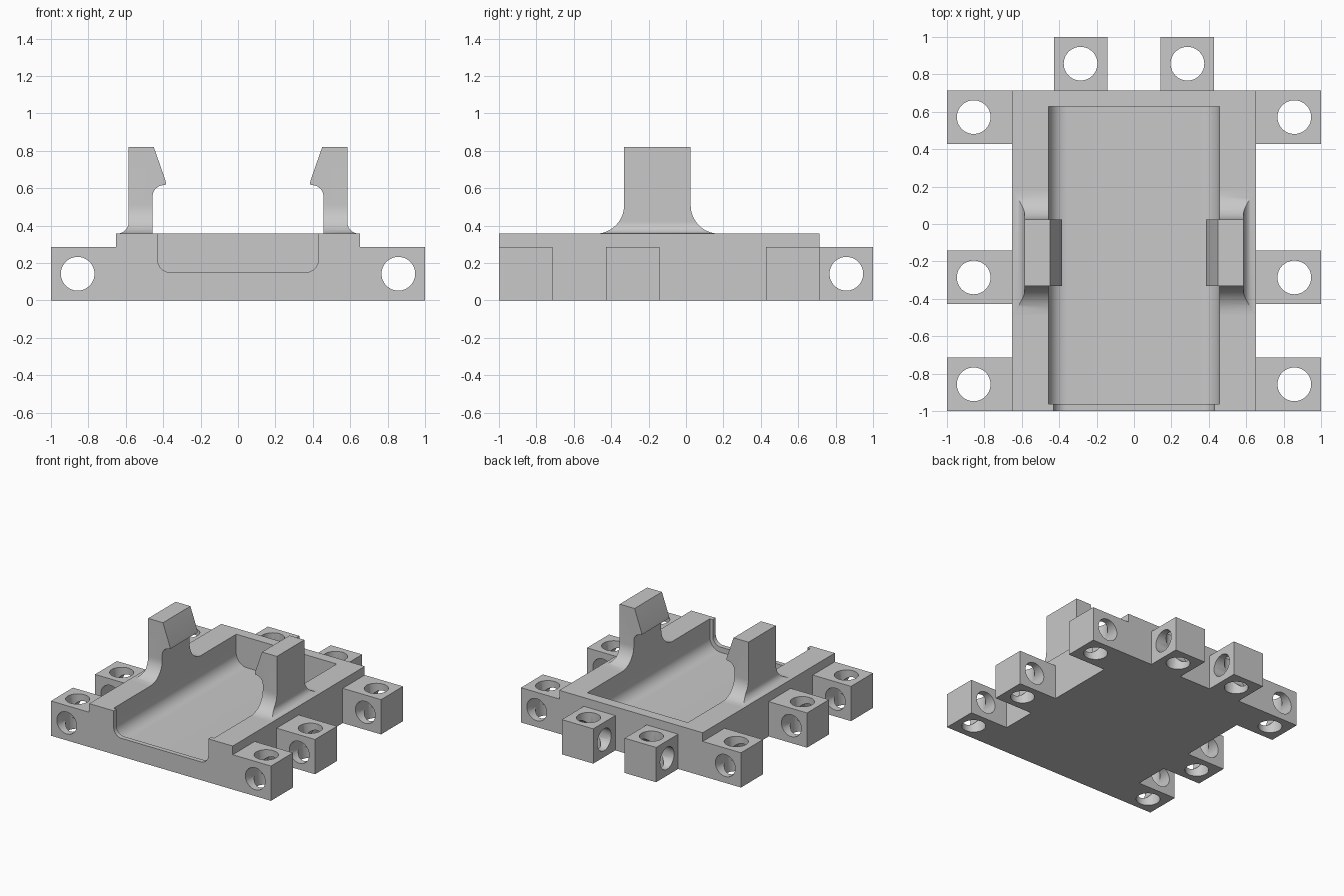
import bpy, bmesh, math
from mathutils import Vector

cube = bpy.data.objects.get("Cube")
if cube:
    bpy.data.objects.remove(cube, do_unlink=True)

grey = bpy.data.materials.new("plain_grey")
grey.use_nodes = True
COLOUR = (0.58, 0.58, 0.58, 1)
grey.diffuse_color = COLOUR
grey.node_tree.nodes["Principled BSDF"].inputs["Base Color"].default_value = COLOUR


def make_object(name, bm):
    bmesh.ops.recalc_face_normals(bm, faces=bm.faces[:])
    mesh = bpy.data.meshes.new(name)
    bm.to_mesh(mesh)
    bm.free()
    mesh.materials.append(grey)
    obj = bpy.data.objects.new(name, mesh)
    bpy.context.collection.objects.link(obj)
    return obj


def extrude(name, points, axis, start, end):
    """Extrude a closed (u, z) profile along x or y."""
    bm = bmesh.new()
    place = (lambda u, z: (u, start, z)) if axis == "y" else (lambda u, z: (start, u, z))
    face = bm.faces.new([bm.verts.new(place(u, z)) for u, z in points])
    grown = bmesh.ops.extrude_face_region(bm, geom=[face])
    step = Vector((0, end - start, 0) if axis == "y" else (end - start, 0, 0))
    bmesh.ops.translate(bm, vec=step, verts=[g for g in grown["geom"] if isinstance(g, bmesh.types.BMVert)])
    return make_object(name, bm)


def box(name, x0, x1, y0, y1, z0, z1):
    return extrude(name, [(x0, z0), (x1, z0), (x1, z1), (x0, z1)], "y", y0, y1)


def cylinder(centre, axis, length):
    bm = bmesh.new()
    bmesh.ops.create_cone(bm, cap_ends=True, segments=64, radius1=HOLE, radius2=HOLE, depth=length)
    turn = Vector((0, 0, 1)).rotation_difference(Vector(axis)).to_matrix()
    bmesh.ops.rotate(bm, verts=bm.verts, matrix=turn)
    bmesh.ops.translate(bm, verts=bm.verts, vec=centre)
    return make_object("hole_cutter", bm)


def arc(u, z, radius, a0, a1, steps=14):
    angles = [math.radians(a0 + (a1 - a0) * i / steps) for i in range(steps + 1)]
    return [(u + radius * math.cos(a), z + radius * math.sin(a)) for a in angles]


def combine(obj, other, operation):
    mod = obj.modifiers.new(operation, "BOOLEAN")
    mod.operation, mod.object, mod.solver = operation, other, "EXACT"
    bpy.context.view_layer.objects.active = obj
    bpy.ops.object.modifier_apply(modifier=mod.name)
    bpy.data.objects.remove(other, do_unlink=True)


def smooth(obj):
    bpy.ops.object.select_all(action="DESELECT")
    obj.select_set(True)
    bpy.context.view_layer.objects.active = obj
    bpy.ops.object.shade_smooth_by_angle(angle=math.radians(30))


def channel(half_width, floor, radius, y0, y1):
    top = RIM + 0.1
    profile = [(-half_width, top)]
    profile += arc(radius - half_width, floor + radius, radius, 180, 270)
    profile += arc(half_width - radius, floor + radius, radius, 270, 360)
    return extrude("channel_cutter", profile + [(half_width, top)], "y", y0, y1)


# The connector pitch sets the tab size and every hole position
PITCH = 2 / 7
RIM, HOLE, WALL = PITCH * 1.25, 0.09, 0.457
MID = PITCH / 2
OUT = 1 - MID
BACK = 1 - PITCH

# Tray block with connector tabs on both sides and at the back
body = box("tray_body", -0.652, 0.652, -1, BACK, 0, RIM)
side_rows = (-OUT, -PITCH, 2 * PITCH)
for side in (-1, 1):
    for y in side_rows:
        x0, x1 = sorted((side * 0.6, side))
        combine(body, box("side_tab", x0, x1, y - MID, y + MID, 0, PITCH), "UNION")
    x = side * PITCH
    combine(body, box("back_tab", x - MID, x + MID, 0.67, 1, 0, PITCH), "UNION")

# Rounded trough and the slightly narrower front opening
combine(body, channel(WALL, 0.107, 0.1, -0.962, 0.629), "DIFFERENCE")
combine(body, channel(0.43, 0.15, 0.07, -1.1, -0.9), "DIFFERENCE")

# Crossing pin holes through every tab
for side in (-1, 1):
    for y in side_rows:
        combine(body, cylinder((side * OUT, y, MID), (0, 0, 1), 1), "DIFFERENCE")
    combine(body, cylinder((side * PITCH, OUT, MID), (0, 0, 1), 1), "DIFFERENCE")
    combine(body, cylinder((side * OUT, -0.1, MID), (0, 1, 0), 2.2), "DIFFERENCE")
combine(body, cylinder((0, OUT, MID), (1, 0, 0), 1.2), "DIFFERENCE")
smooth(body)

# Hooked clips: hook profile intersected with a flared side profile
TOP, OUTER, FLARE, FOOT = 0.82, 0.585, 0.152, 0.062
Y0, Y1 = -0.331, 0.025
hook = [(WALL, RIM)] + arc(WALL - FOOT, 0.555, FOOT, 0, 90)
hook += [(0.384, 0.622), (0.388, 0.642), (0.45, TOP), (OUTER, TOP)]
hook += arc(OUTER + FOOT, RIM + FOOT, FOOT, 180, 270)
flare = [(Y0, TOP + 0.1)] + arc(Y0 - FLARE, RIM + FLARE, FLARE, 0, -90)
flare += arc(Y1 + FLARE, RIM + FLARE, FLARE, 270, 180) + [(Y1, TOP + 0.1)]
for side, name in ((1, "left_clip"), (-1, "right_clip")):
    clip = extrude(name, [(side * u, z) for u, z in hook], "y", -0.6, 0.3)
    combine(clip, extrude("flare_cutter", flare, "x", -0.8, 0.8), "INTERSECT")
    smooth(clip)
